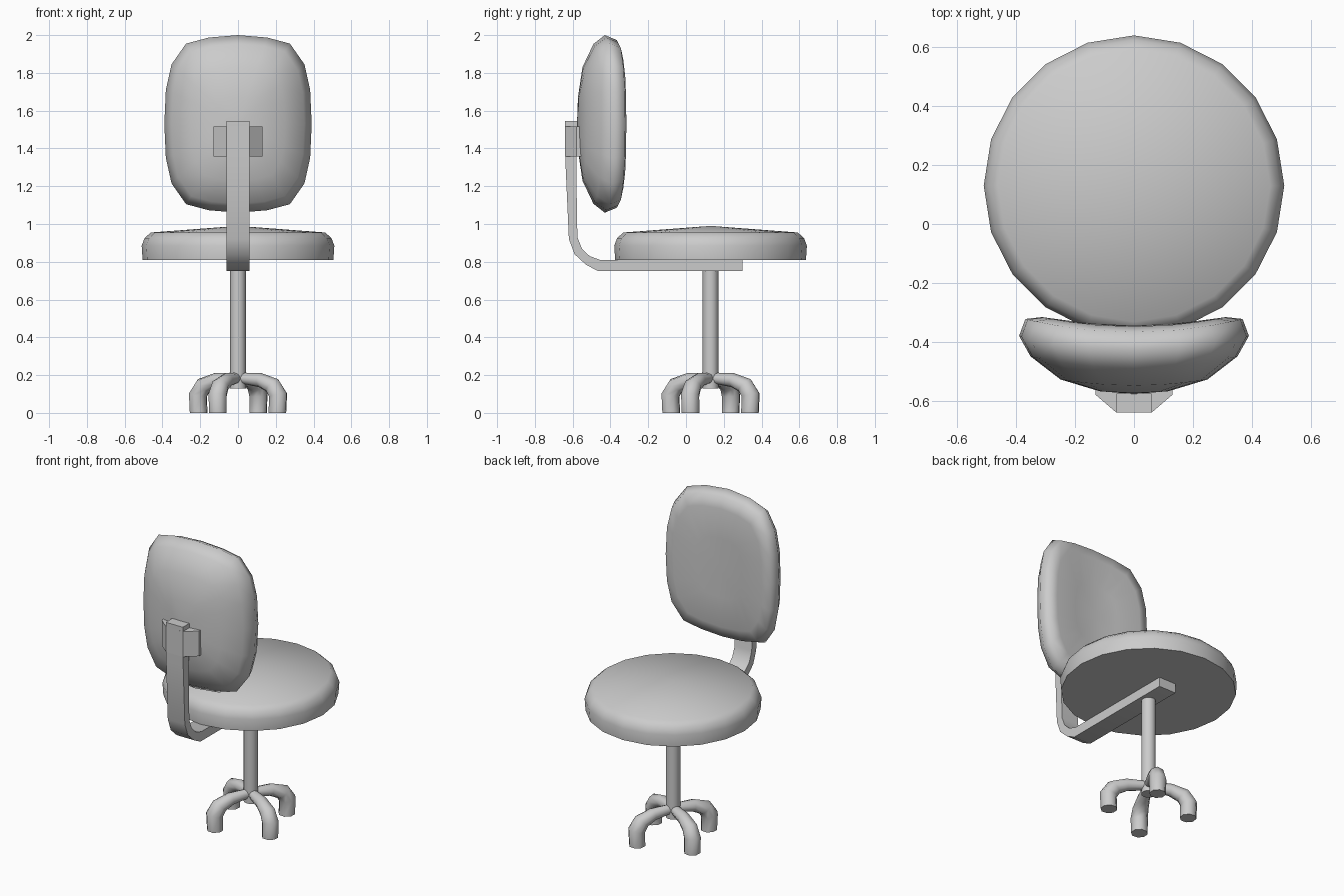
import bpy, bmesh
from math import sin, cos, pi, radians
from mathutils import Vector

if "Cube" in bpy.data.objects:
    bpy.data.objects.remove(bpy.data.objects["Cube"])

CY = 0.13  # y of the seat, post and base axis


def make(name, rings, angle=40, poles=(None, None)):
    """Skin a stack of equal-length vertex rings; cap with an n-gon or a pole point."""
    bm = bmesh.new()
    rows = [[bm.verts.new(p) for p in r] for r in rings]
    n = len(rows[0])
    for a, b in zip(rows, rows[1:]):
        for i in range(n):
            j = (i + 1) % n
            bm.faces.new((a[i], a[j], b[j], b[i]))
    for row, pole in zip((rows[0], rows[-1]), poles):
        if pole is None:
            bm.faces.new(row)
        else:
            p = bm.verts.new(pole)
            for i in range(n):
                bm.faces.new((row[i], row[(i + 1) % n], p))
    bmesh.ops.recalc_face_normals(bm, faces=bm.faces)
    me = bpy.data.meshes.new(name)
    bm.to_mesh(me)
    bm.free()
    ob = bpy.data.objects.new(name, me)
    bpy.context.collection.objects.link(ob)
    bpy.ops.object.select_all(action='DESELECT')
    ob.select_set(True)
    bpy.context.view_layer.objects.active = ob
    bpy.ops.object.shade_smooth_by_angle(angle=radians(angle))
    return ob


def circle(r, z, n):
    return [(r * cos(2 * pi * i / n), CY + r * sin(2 * pi * i / n), z) for i in range(n)]


# Seat cushion: 20-sided disc with a shallow domed top
make("seat", [circle(r, z, 20) for r, z in
              ((0.505, 0.81), (0.51, 0.885), (0.495, 0.925), (0.462, 0.955))],
     60, (None, (0, CY, 0.99)))

# Centre post
make("post", [circle(0.042, z, 12) for z in (0.13, 0.78)])

# Backrest: rounded outline, scaled in layers and bent around the sitter
quarter = [(0.39, 0), (0.382, 0.18), (0.352, 0.315), (0.275, 0.425), (0.155, 0.457)]
top = quarter + [(0, 0.47)] + [(-x, z) for x, z in reversed(quarter)]
outline = top + [(x, -z) for x, z in reversed(top[1:-1])]
layers = [(0.4, -0.345), (0.8, -0.348), (0.945, -0.367), (1, -0.43),
          (0.9, -0.49), (0.64, -0.548), (0.3, -0.572)]
make("backrest", [[(x * s, y + 0.33 * (x * s) ** 2, 1.53 + z * s) for x, z in outline]
                  for s, y in layers], 80, ((0, -0.345, 1.53), (0, -0.577, 1.53)))

# Support bar: bent flat strip from under the seat up the back
outer = [(0.30, 0.75), (-0.465, 0.75), (-0.53, 0.785), (-0.59, 0.84), (-0.62, 0.92),
         (-0.637, 1.30), (-0.64, 1.545)]
inner = [(0.30, 0.81), (-0.455, 0.81), (-0.51, 0.83), (-0.55, 0.868), (-0.575, 0.93),
         (-0.581, 1.30), (-0.575, 1.545)]
make("support_bar", [[(-0.06, *a), (0.06, *a), (0.06, *b), (-0.06, *b)]
                     for a, b in zip(outer, inner)], 30)

# Clamp holding the backrest: tapered block with angled sides
plan = [(-0.06, -0.64), (0.06, -0.64), (0.13, -0.58), (0.13, -0.555), (-0.13, -0.555), (-0.13, -0.58)]
make("backrest_clamp", [[(x, y, z) for x, y in plan] for z in (1.357, 1.517)], 20)

# Four curved legs: radial distance, height, downward tilt, tube radius
path = [(0.01, 0.185, 0, 0.028), (0.13, 0.174, 10, 0.038), (0.205, 0.145, 45, 0.047),
        (0.238, 0.095, 78, 0.051), (0.234, 0.0, 90, 0.049)]
for k in range(4):
    a = radians(-27 + 90 * k)
    out, side = Vector((cos(a), sin(a), 0)), Vector((-sin(a), cos(a), 0))
    rings = []
    for d, z, tilt, r in path:
        t = radians(tilt)
        up = out * sin(t) + Vector((0, 0, cos(t)))
        c = Vector((0, CY, z)) + out * d
        rings.append([c + side * (r * cos(pi * i / 4)) + up * (r * sin(pi * i / 4))
                      for i in range(8)])
    make(f"leg_{k + 1}", rings, 50)
